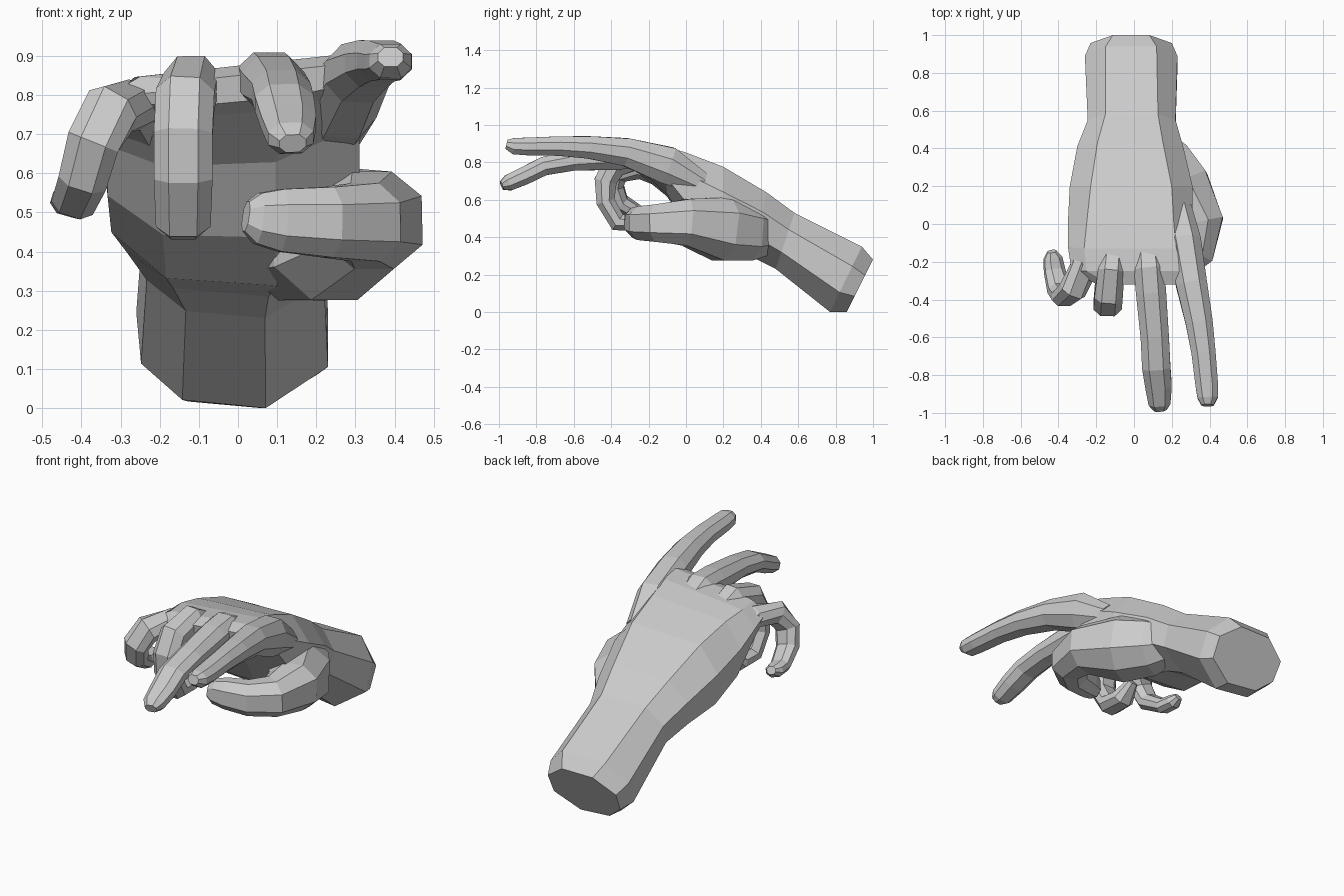
import bpy, bmesh
from mathutils import Vector

# Eight-sided cross-sections: a squarish one for digits, a lopsided one for the palm
OCT = [(1, -.4), (1, .4), (.5, 1), (-.5, 1), (-1, .4), (-1, -.4), (-.5, -1), (.5, -1)]
PALM = [(1, -.4), (1, .4), (1, 1), (-1, 1), (-1, .4), (-.95, -.35), (-.52, -.88), (.35, -1)]


def loft(name, rings):
    """Skin a list of eight-point rings into a closed flat-shaded solid."""
    bm = bmesh.new()
    loops = [[bm.verts.new(p) for p in ring] for ring in rings]
    for a, b in zip(loops, loops[1:]):
        for i in range(8):
            j = (i + 1) % 8
            bm.faces.new((a[i], a[j], b[j], b[i]))
    bm.faces.new(loops[0])
    bm.faces.new(loops[-1])
    bmesh.ops.recalc_face_normals(bm, faces=bm.faces)
    me = bpy.data.meshes.new(name)
    bm.to_mesh(me)
    bm.free()
    ob = bpy.data.objects.new(name, me)
    bpy.context.collection.objects.link(ob)
    return ob


def digit(name, path, hint):
    """Tube along a bent path; each point is x, y, z, half width, half thickness."""
    pts = [Vector(p[:3]) for p in path]
    rings = []
    for i, p in enumerate(path):
        a, b = pts[max(i - 1, 0)], pts[min(i + 1, len(pts) - 1)]
        t = (b - a).normalized()
        side = Vector(hint)
        side = (side - side.dot(t) * t).normalized()
        up = side.cross(t)
        rings.append([pts[i] + side * u * p[3] + up * v * p[4] for u, v in OCT])
    return loft(name, rings)


def section(ty, tz, by, bz, xl, xr, roll, flat):
    """Palm ring from its top and bottom midline points, left and right edges, and top flatness."""
    mid, half = Vector((0, (ty + by) / 2, (tz + bz) / 2)), Vector((0, (ty - by) / 2, (tz - bz) / 2))
    ring = []
    for u, v in PALM:
        x = (xl + xr) / 2 + u * (flat if v == 1 else 1) * (xr - xl) / 2
        ring.append(mid + half * v + Vector((x, 0, roll * x)))
    return ring


# Wrist, heel and back of the hand
hand = loft("hand", [section(*s) for s in (
    (1.00, .28, .86, .00, -.23, .20, 0, .45),
    (.94, .35, .77, .00, -.26, .23, 0, .55),
    (.58, .53, .48, .23, -.245, .22, 0, .6),
    (.43, .64, .37, .285, -.30, .26, 0, .62),
    (.20, .77, .20, .31, -.34, .31, .03, .66),
    (.00, .84, .02, .43, -.35, .31, .06, .7),
    (-.13, .87, -.10, .62, -.35, .31, .09, .74),
    (-.25, .875, -.25, .75, -.33, .34, .11, .76),
    (-.32, .85, -.31, .78, -.20, .30, .11, .7))])

# Two outstretched fingers
index = digit("index_finger", [
    (.23, .08, .69, .075, .06), (.265, -.10, .785, .09, .10), (.305, -.32, .855, .082, .075),
    (.345, -.52, .88, .072, .06), (.368, -.68, .887, .064, .052), (.385, -.85, .885, .06, .047),
    (.39, -.92, .887, .054, .044), (.39, -.96, .897, .032, .025)], (1, 0, 0))
middle = digit("middle_finger", [
    (.06, .00, .76, .06, .05), (.08, -.24, .845, .08, .065), (.09, -.36, .83, .08, .07),
    (.11, -.60, .81, .075, .054), (.118, -.76, .78, .075, .05), (.13, -.86, .73, .07, .048),
    (.135, -.95, .69, .058, .043), (.14, -.985, .676, .034, .024)], (1, 0, 0))

# Two curled fingers
ring = digit("ring_finger", [
    (-.10, -.05, .75, .06, .05), (-.12, -.25, .83, .07, .07), (-.135, -.38, .79, .075, .07),
    (-.14, -.43, .70, .075, .06), (-.14, -.43, .59, .075, .05), (-.14, -.365, .48, .07, .05),
    (-.14, -.26, .475, .062, .046), (-.14, -.18, .54, .03, .025)], (1, 0, 0))
little = digit("little_finger", [
    (-.22, -.05, .69, .05, .05), (-.265, -.23, .775, .07, .06), (-.325, -.35, .76, .072, .06),
    (-.37, -.385, .68, .068, .05), (-.395, -.35, .585, .063, .045), (-.42, -.25, .525, .056, .038),
    (-.43, -.18, .525, .049, .035), (-.435, -.145, .54, .025, .02)], (1, 0, -.3))

# Thumb with its fleshy base, folding across under the palm
thumb = digit("thumb", [
    (.08, .48, .42, .10, .08), (.15, .34, .425, .15, .15), (.235, .19, .445, .17, .17),
    (.345, .00, .48, .125, .13), (.325, -.15, .475, .10, .10), (.23, -.235, .475, .09, .078),
    (.11, -.265, .48, .08, .064), (.05, -.285, .485, .065, .048), (.02, -.295, .49, .038, .027)], (0, 0, 1))

# Weld the digits into the palm as one skin
bpy.context.view_layer.objects.active = hand
for part in (index, middle, ring, little, thumb):
    mod = hand.modifiers.new(part.name, 'BOOLEAN')
    mod.operation, mod.solver, mod.object = 'UNION', 'EXACT', part
    bpy.ops.object.modifier_apply(modifier=mod.name)
    bpy.data.objects.remove(part)
